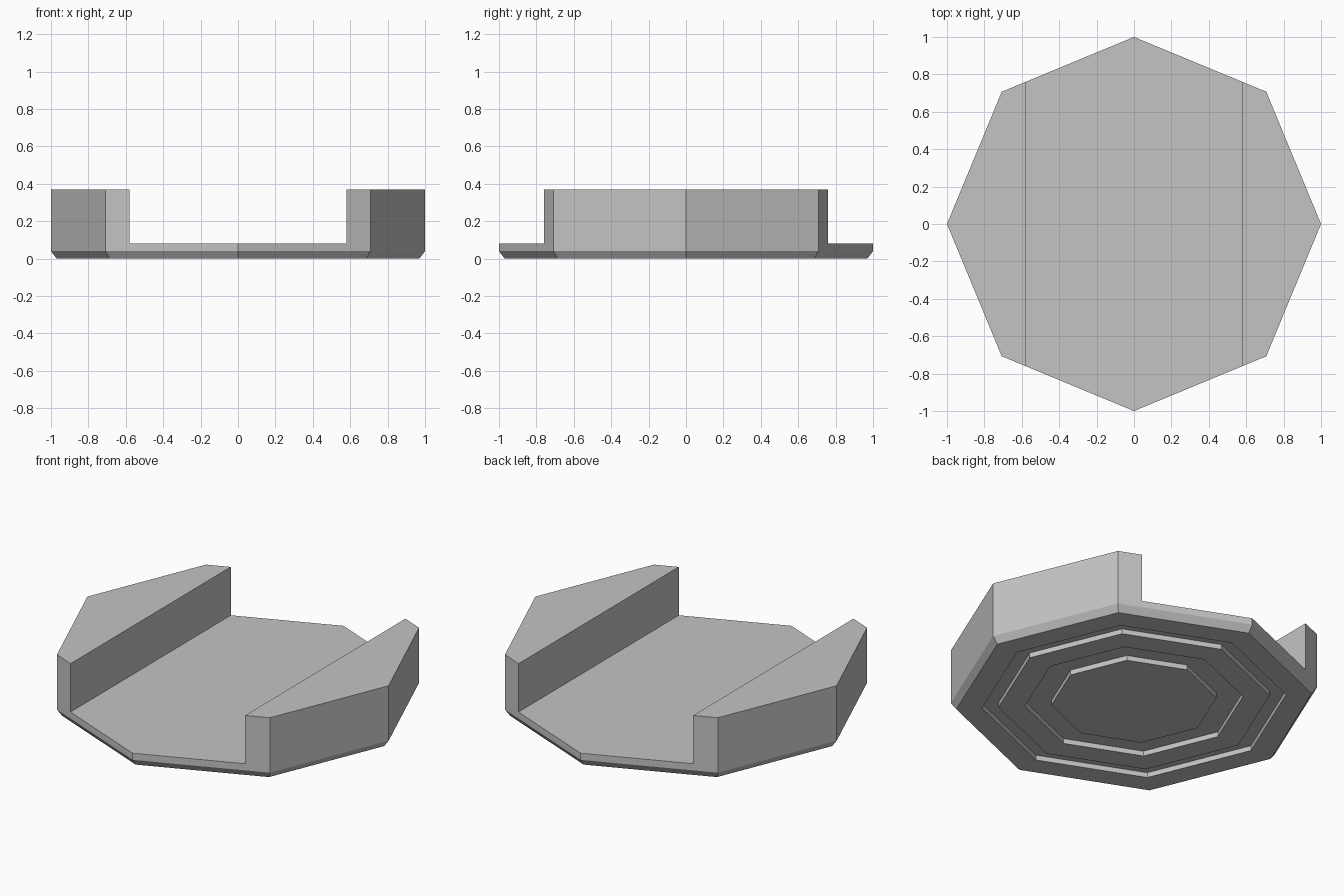
import bpy
import bmesh
from math import cos, sin, pi

SIDES = 8
TOP, FLOOR, BEVEL, GROOVE = 0.37, 0.08, 0.04, 0.03
CHANNEL_HALF = 0.58

default = bpy.data.objects.get("Cube")
if default:
    bpy.data.objects.remove(default, do_unlink=True)

# Plain grey for the whole piece
grey = bpy.data.materials.new("plain_grey")
grey.use_nodes = True
grey.diffuse_color = (0.55, 0.55, 0.55, 1)
grey.node_tree.nodes["Principled BSDF"].inputs["Base Color"].default_value = grey.diffuse_color


def make_object(name, bm):
    bmesh.ops.recalc_face_normals(bm, faces=bm.faces)
    mesh = bpy.data.meshes.new(name)
    bm.to_mesh(mesh)
    bm.free()
    obj = bpy.data.objects.new(name, mesh)
    bpy.context.collection.objects.link(obj)
    return obj


def octagon_solid(name, profile):
    """Stack octagon rings from (radius, z) pairs and cap both ends."""
    bm = bmesh.new()
    rings = [[bm.verts.new((r * cos(2 * pi * i / SIDES), r * sin(2 * pi * i / SIDES), z))
              for i in range(SIDES)] for r, z in profile]
    for a, b in zip(rings, rings[1:]):
        for i in range(SIDES):
            j = (i + 1) % SIDES
            bm.faces.new((a[i], a[j], b[j], b[i]))
    bm.faces.new(rings[0])
    bm.faces.new(rings[-1])
    return make_object(name, bm)


# Underside with two ring grooves, bevelled rim, then the straight outer wall
profile = [(0.45, 0), (0.45, GROOVE), (0.595, GROOVE), (0.595, 0),
           (0.74, 0), (0.74, GROOVE), (0.83, GROOVE), (0.83, 0),
           (0.97, 0), (1, BEVEL), (1, TOP)]
tray = octagon_solid("channelled_tray", profile)
tray.data.materials.append(grey)

# Straight channel from front to back, leaving a raised block on each side
bm = bmesh.new()
bmesh.ops.create_cube(bm, size=1)
bmesh.ops.scale(bm, vec=(2 * CHANNEL_HALF, 3, 1), verts=bm.verts)
bmesh.ops.translate(bm, vec=(0, 0, FLOOR + 0.5), verts=bm.verts)
cutter = make_object("channel_cutter", bm)
cutter.data.materials.append(grey)
cutter.hide_render = True

cut = tray.modifiers.new("channel", "BOOLEAN")
cut.operation = "DIFFERENCE"
cut.solver = "EXACT"
cut.object = cutter
bpy.context.view_layer.objects.active = tray
bpy.ops.object.modifier_apply(modifier=cut.name)
bpy.data.objects.remove(cutter, do_unlink=True)
